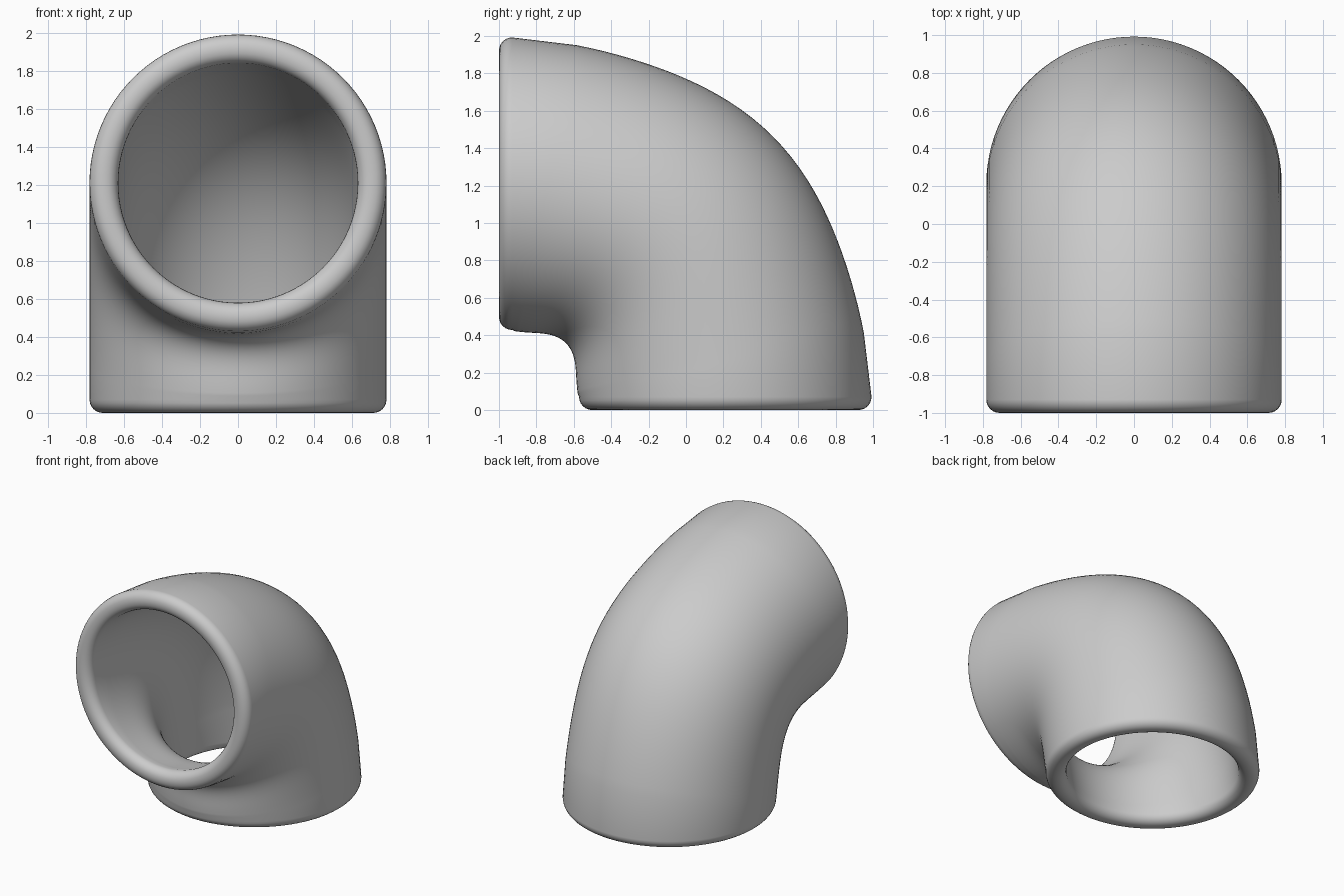
import bpy, bmesh
from math import sin, cos, pi, radians

if "Cube" in bpy.data.objects:
    bpy.data.objects.remove(bpy.data.objects["Cube"])

N = 96                      # points around the pipe
BEND, R_OUT, R_IN = 1.21, 0.782, 0.63
FIL = 0.07                  # rim rounding


def point(theta, phi, r, inset=0.0):
    """Point on the bend; theta 0 = front mouth, 90 degrees = bottom mouth."""
    bulge = 0.078 * sin(2 * theta) ** 4
    u = BEND + bulge + r * cos(phi)
    y, z = -1 + u * sin(theta), u * cos(theta)
    if theta < 0.01:
        y = -1 + inset
    elif theta > pi / 2 - 0.01:
        z = inset
    return (r * sin(phi), y, z)


# rounded rim section, from outer wall to inner wall: (radius, inset)
steps = [i * pi / 12 for i in range(7)]
rim = [(R_OUT - FIL + FIL * cos(a), FIL - FIL * sin(a)) for a in steps]
rim += [(R_IN + FIL - FIL * sin(a), FIL - FIL * cos(a)) for a in steps]

# closed wall section travelling out along the bend and back inside
sweep = [radians(12 + 66 * i / 32) for i in range(33)]
section = [(t, R_OUT, 0) for t in sweep]
section += [(pi / 2, r, e) for r, e in rim]
section += [(t, R_IN, 0) for t in reversed(sweep)]
section += [(0, r, e) for r, e in reversed(rim)]

# pipe elbow
bm = bmesh.new()
rings = [[bm.verts.new(point(t, 2 * pi * k / N, r, e)) for k in range(N)]
         for t, r, e in section]
for i, a in enumerate(rings):
    b = rings[(i + 1) % len(rings)]
    for k in range(N):
        j = (k + 1) % N
        bm.faces.new((a[k], a[j], b[j], b[k]))
bmesh.ops.recalc_face_normals(bm, faces=bm.faces)
for f in bm.faces:
    f.smooth = True
mesh = bpy.data.meshes.new("pipe_elbow")
bm.to_mesh(mesh)
bm.free()
elbow = bpy.data.objects.new("pipe_elbow", mesh)
bpy.context.collection.objects.link(elbow)
